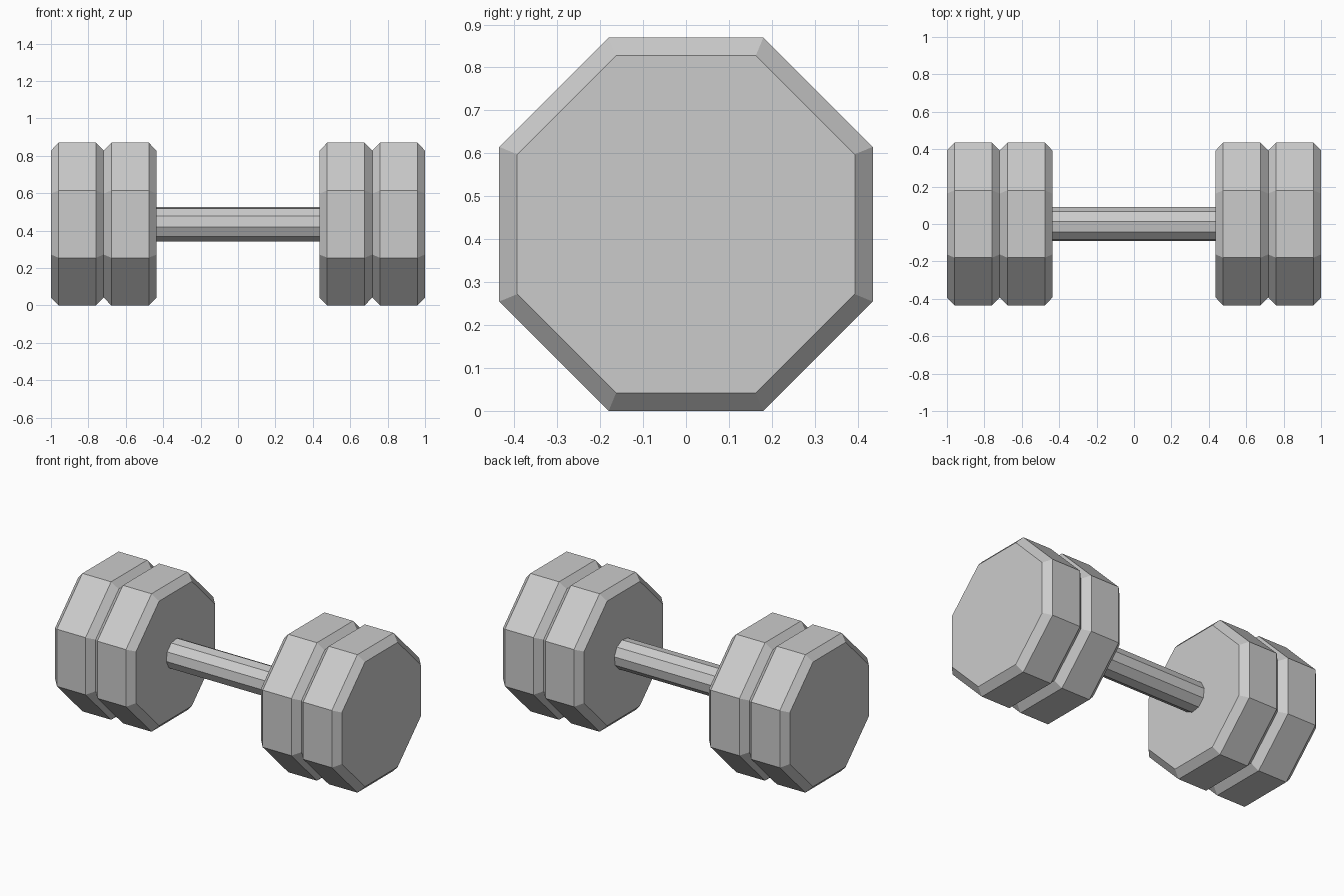
import bpy, bmesh, math

if "Cube" in bpy.data.objects:
    bpy.data.objects.remove(bpy.data.objects["Cube"])

CZ = 0.435                              # axis height
RIM = 0.435 / math.cos(math.pi / 8)     # octagon corner radius
FACE = 0.393 / math.cos(math.pi / 8)


def lathe_x(name, sections, sides, offset):
    """Capped polygonal solid along x from (x, radius) sections."""
    bm = bmesh.new()
    rings = []
    for x, r in sections:
        angles = [offset + 2 * math.pi * i / sides for i in range(sides)]
        rings.append([bm.verts.new((x, r * math.cos(a), CZ + r * math.sin(a))) for a in angles])
    for a, b in zip(rings, rings[1:]):
        for i in range(sides):
            j = (i + 1) % sides
            bm.faces.new((a[i], a[j], b[j], b[i]))
    bm.faces.new(rings[0])
    bm.faces.new(rings[-1])
    bmesh.ops.recalc_face_normals(bm, faces=bm.faces)
    mesh = bpy.data.meshes.new(name)
    bm.to_mesh(mesh)
    bm.free()
    obj = bpy.data.objects.new(name, mesh)
    bpy.context.collection.objects.link(obj)
    return obj


# Ten-sided grip bar
lathe_x("handle", [(-0.46, 0.093), (0.46, 0.093)], 10, math.radians(9))

# Two chamfered octagonal weights on each end
for side, s in (("left", -1), ("right", 1)):
    for part, x0, x1 in (("inner", 0.436, 0.718), ("outer", 0.718, 1.0)):
        profile = [(x0, FACE), (x0 + 0.041, RIM), (x1 - 0.041, RIM), (x1, FACE)]
        lathe_x(f"{side}_{part}_weight", [(s * x, r) for x, r in profile], 8, math.pi / 8)
